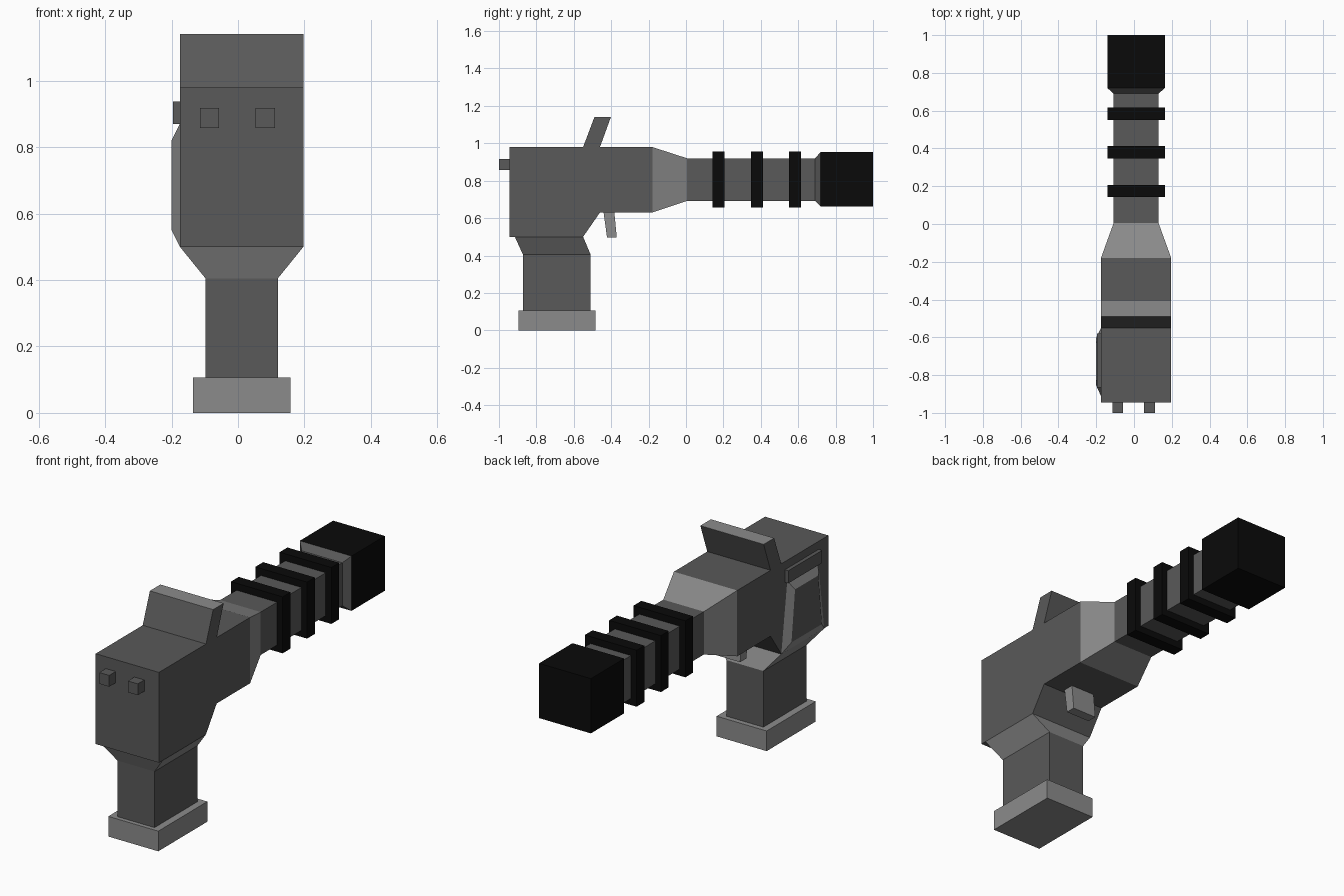
import bpy, bmesh

if "Cube" in bpy.data.objects:
    bpy.data.objects.remove(bpy.data.objects["Cube"])

CX = 0.011  # the model's mid-plane


def material(name, value):
    m = bpy.data.materials.new(name)
    m.diffuse_color = (value, value, value, 1)
    m.use_nodes = True
    m.node_tree.nodes["Principled BSDF"].inputs["Base Color"].default_value = m.diffuse_color
    return m


DARK = material("dark_grey", 0.10)
LIGHT = material("light_grey", 0.26)
BLACK = material("black", 0.003)


def loft(name, rings, mats, caps=(True, True)):
    """Skin matching point rings; one material per band (last one repeats)."""
    bm = bmesh.new()
    loops = [[bm.verts.new(p) for p in ring] for ring in rings]
    n = len(loops[0])
    slots = list(dict.fromkeys(mats))
    for k, (a, b) in enumerate(zip(loops, loops[1:])):
        for i in range(n):
            j = (i + 1) % n
            f = bm.faces.new((a[i], a[j], b[j], b[i]))
            f.material_index = slots.index(mats[min(k, len(mats) - 1)])
    for use, loop, m in ((caps[0], loops[0], mats[0]), (caps[1], loops[-1], mats[-1])):
        if use:
            bm.faces.new(loop).material_index = slots.index(m)
    bmesh.ops.recalc_face_normals(bm, faces=bm.faces)
    mesh = bpy.data.meshes.new(name)
    bm.to_mesh(mesh)
    bm.free()
    for m in slots:
        mesh.materials.append(m)
    ob = bpy.data.objects.new(name, mesh)
    bpy.context.collection.objects.link(ob)
    return ob


def rect_y(y, half, z0, z1):
    return [(CX - half, y, z0), (CX + half, y, z0), (CX + half, y, z1), (CX - half, y, z1)]


def rect_z(z, half, y0, y1):
    return [(CX - half, y0, z), (CX + half, y0, z), (CX + half, y1, z), (CX - half, y1, z)]


def rect_x(x, y0, y1, z0, z1, inset=0.0):
    return [(x, y0, z0), (x, y1, z0), (x, y1 - inset, z1), (x, y0 + inset, z1)]


def prism(name, profile, half, mat):
    return loft(name, [[(CX + s * half, y, z) for y, z in profile] for s in (-1, 1)], [mat])


# Main housing
prism("body", [(-0.945, 0.5), (-0.55, 0.5), (-0.46, 0.63), (-0.18, 0.63),
               (-0.18, 0.98), (-0.945, 0.98)], 0.186, DARK)

# Tapered shoulder, square barrel and flare
loft("barrel", [rect_y(-0.18, 0.186, 0.63, 0.98), rect_y(0.005, 0.119, 0.692, 0.92),
                rect_y(0.69, 0.119, 0.692, 0.92), rect_y(0.72, 0.152, 0.662, 0.953)],
     [LIGHT, DARK], caps=(False, False))

# Muzzle block and barrel rings
loft("muzzle", [rect_y(0.72, 0.152, 0.662, 0.953), rect_y(1.0, 0.152, 0.662, 0.953)], [BLACK])
for i, y in enumerate((0.142, 0.347, 0.551)):
    loft(f"barrel_ring_{i + 1}", [rect_y(y, 0.152, 0.657, 0.957),
                                  rect_y(y + 0.065, 0.152, 0.657, 0.957)], [BLACK])

# Grip with flared neck, and its base plate
loft("grip", [rect_z(0.1, 0.109, -0.872, -0.51), rect_z(0.405, 0.109, -0.872, -0.51),
              rect_z(0.5, 0.186, -0.915, -0.55)], [DARK, LIGHT])
loft("grip_base", [rect_z(0, 0.147, -0.895, -0.483), rect_z(0.107, 0.147, -0.895, -0.483)], [LIGHT])

# Slanted rear sight with a light top edge, and the trigger
loft("sight", [rect_z(0.98, 0.186, -0.55, -0.46), rect_z(1.139, 0.186, -0.49, -0.402),
               rect_z(1.14, 0.186, -0.49, -0.402)], [DARK, LIGHT], caps=(False, True))
loft("trigger", [rect_z(0.64, 0.07, -0.442, -0.384), rect_z(0.495, 0.07, -0.422, -0.37)], [LIGHT])

# Two knobs on the front face
for side, s in (("left", -1), ("right", 1)):
    x = -0.002 + s * 0.084
    z0, z1 = 0.857, 0.917
    loft(f"front_knob_{side}", [[(x + dx, y, z) for dx, z in
         ((-0.029, z0), (0.029, z0), (0.029, z1), (-0.029, z1))] for y in (-1.0, -0.94)], [DARK])

# Bevelled side panel and the bar above it
loft("side_panel", [rect_x(-0.175, -0.91, -0.55, 0.5, 0.87, 0.05),
                    rect_x(-0.2, -0.855, -0.6, 0.55, 0.82, 0.03)], [LIGHT, DARK], caps=(False, True)
     )
loft("side_bar", [rect_x(-0.17, -0.865, -0.58, 0.87, 0.937),
                  rect_x(-0.195, -0.865, -0.58, 0.87, 0.937)], [DARK])
